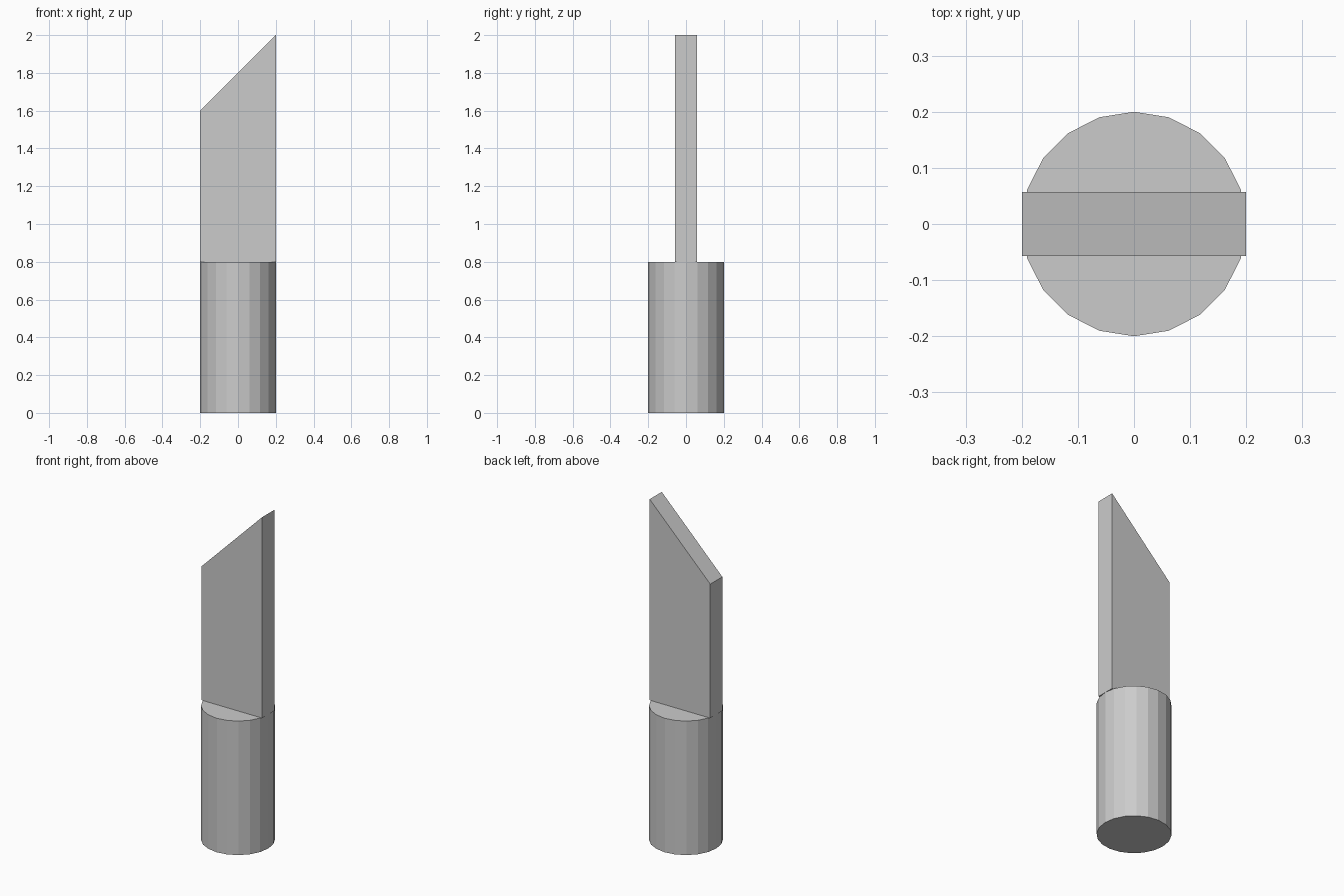
import bpy, bmesh

if "Cube" in bpy.data.objects:
    bpy.data.objects.remove(bpy.data.objects["Cube"])

R = 0.2            # handle radius and half the blade width
HANDLE_TOP = 0.8
HALF_THICK = 0.057

# Handle: 20-sided flat-shaded cylinder
bpy.ops.mesh.primitive_cylinder_add(vertices=20, radius=R, depth=HANDLE_TOP,
                                    location=(0, 0, HANDLE_TOP / 2))
bpy.context.object.name = "handle"

# Blade: slanted profile extruded through its thickness
profile = [(-R, HANDLE_TOP), (R, HANDLE_TOP), (R, 2.0), (-R, 1.6)]
bm = bmesh.new()
face = bm.faces.new([bm.verts.new((x, -HALF_THICK, z)) for x, z in profile])
ext = bmesh.ops.extrude_face_region(bm, geom=[face])
verts = [g for g in ext["geom"] if isinstance(g, bmesh.types.BMVert)]
bmesh.ops.translate(bm, verts=verts, vec=(0, 2 * HALF_THICK, 0))
# Keep exactly one front face and outward normals
if not face.is_valid or all(len(e.link_faces) < 2 for e in bm.edges if e.is_boundary) and any(e.is_boundary for e in bm.edges):
    bmesh.ops.holes_fill(bm, edges=[e for e in bm.edges if e.is_boundary])
bmesh.ops.recalc_face_normals(bm, faces=bm.faces)
mesh = bpy.data.meshes.new("blade")
bm.to_mesh(mesh)
bm.free()
bpy.context.collection.objects.link(bpy.data.objects.new("blade", mesh))
